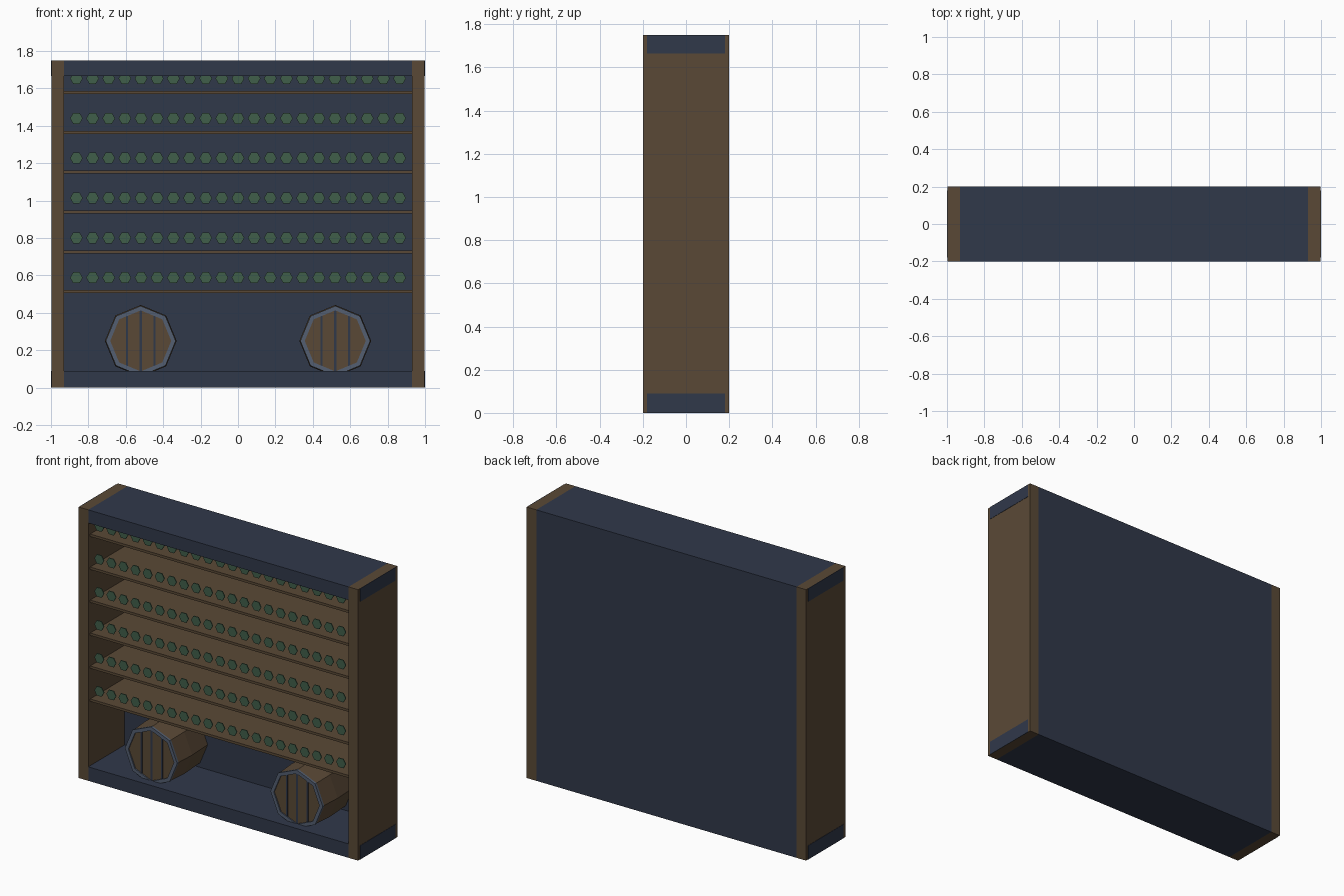
import bpy, bmesh, math
from mathutils import Matrix

cube = bpy.data.objects.get("Cube")
if cube:
    bpy.data.objects.remove(cube, do_unlink=True)


def material(name, rgb):
    linear = [((c / 255 + 0.055) / 1.055) ** 2.4 for c in rgb] + [1]
    m = bpy.data.materials.new(name)
    m.use_nodes = True
    m.diffuse_color = linear
    m.node_tree.nodes["Principled BSDF"].inputs["Base Color"].default_value = linear
    return m


NAVY = material("dark navy paint", (48, 56, 74))
BROWN = material("brown wood", (90, 73, 54))
GREEN = material("bottle green", (64, 94, 74))
STEEL = material("steel hoop", (84, 95, 113))


def finish(name, bm, mat):
    bmesh.ops.recalc_face_normals(bm, faces=bm.faces)
    mesh = bpy.data.meshes.new(name)
    bm.to_mesh(mesh)
    bm.free()
    mesh.materials.append(mat)
    obj = bpy.data.objects.new(name, mesh)
    bpy.context.collection.objects.link(obj)
    return obj


def box(name, x, y, z, mat):
    """Box from (low, high) ranges on each axis."""
    bm = bmesh.new()
    size = [r[1] - r[0] for r in (x, y, z)]
    mid = [(r[0] + r[1]) / 2 for r in (x, y, z)]
    bmesh.ops.create_cube(bm, size=1, matrix=Matrix.Translation(mid) @ Matrix.Diagonal((*size, 1)))
    return finish(name, bm, mat)


def lathe(name, x, z, profile, mat, sides=8, closed=False):
    """Spin (radius, y) points about an axis along y; cap the ends or close the loop."""
    bm = bmesh.new()
    rings = []
    for r, y in profile:
        angles = [2 * math.pi * i / sides for i in range(sides)]
        rings.append([bm.verts.new((x + r * math.cos(a), y, z + r * math.sin(a))) for a in angles])
    pairs = list(zip(rings, rings[1:]))
    if closed:
        pairs.append((rings[-1], rings[0]))
    else:
        bm.faces.new(rings[0])
        bm.faces.new(rings[-1])
    for a, b in pairs:
        for i in range(sides):
            j = (i + 1) % sides
            bm.faces.new((a[i], a[j], b[j], b[i]))
    return finish(name, bm, mat)


HEIGHT, BOARD, INNER, DEPTH = 1.75, 0.09, 0.93, 0.2
boards = {"bottom": (0, BOARD), "top": (HEIGHT - 0.085, HEIGHT)}

# Frame: side panels, boards with exposed tenon ends, back panel
for label, span in boards.items():
    box(label + "_board", (-INNER, INNER), (-DEPTH, DEPTH), span, NAVY)
for label, s in (("left", 1), ("right", -1)):
    box(label + "_side_panel", sorted((s * INNER, s * 0.998)), (-DEPTH, DEPTH), (0, HEIGHT), BROWN)
    for end, span in boards.items():
        box(f"{label}_{end}_tenon", sorted((s * 0.995, s)), (-0.18, 0.18), span, NAVY)
box("back_panel", (-INNER, INNER), (0.17, DEPTH), (BOARD, boards["top"][0]), NAVY)

# Shelves, each with a row of bottle ends
for row in range(6):
    z = 0.513 + row * 0.213
    box(f"shelf_{row + 1}", (-INNER, INNER), (-0.18, 0.17), (z - 0.008, z + 0.008), BROWN)
    for col in range(21):
        lathe(f"bottle_end_{row + 1}_{col + 1}", (col - 10) * 0.0864, z + 0.075,
              [(0.034, -0.184), (0.034, -0.178)], GREEN, sides=6)

# Barrels lying on the bottom board
for label, x in (("left", 0.52), ("right", -0.52)):
    z = 0.25
    lathe(label + "_barrel", x, z, [(0.184, -0.137), (0.192, 0.0), (0.184, 0.17)], BROWN)
    lathe(label + "_barrel_hoop", x, z,
          [(0.187, -0.145), (0.187, -0.13), (0.163, -0.13), (0.163, -0.145)], STEEL, closed=True)
    for i, offset in enumerate((-0.073, 0, 0.073)):
        half = 0.163 - 0.4 * abs(offset)
        box(f"{label}_barrel_seam_{i + 1}", (x + offset - 0.006, x + offset + 0.006),
            (-0.14, -0.135), (z - half, z + half), NAVY)
